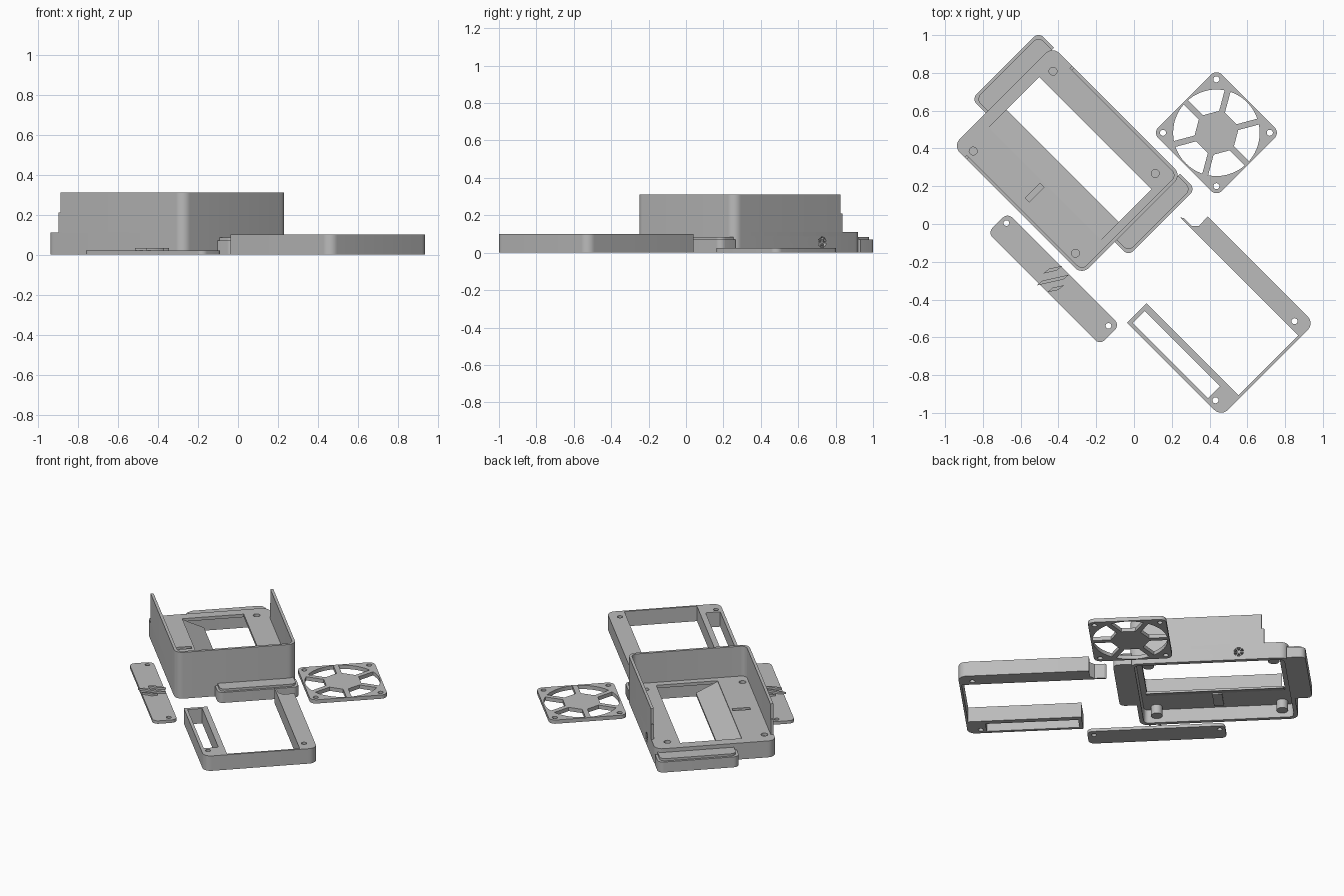
import bpy, bmesh, math
from mathutils import Vector, Matrix

if "Cube" in bpy.data.objects:
    bpy.data.objects.remove(bpy.data.objects["Cube"], do_unlink=True)

grey = bpy.data.materials.new("plain grey")
grey.use_nodes = True
grey.diffuse_color = (0.5, 0.5, 0.5, 1)
grey.node_tree.nodes["Principled BSDF"].inputs["Base Color"].default_value = (0.5, 0.5, 0.5, 1)

# All parts are drawn square to the axes, then turned a quarter-diagonal
TURN = Matrix.Rotation(-math.pi / 4, 4, 'Z')


def rounded(points):
    """Outline from (u, v) or (u, v, radius) corners."""
    out, n = [], len(points)
    for i, c in enumerate(points):
        p = Vector(c[:2])
        r = c[2] if len(c) > 2 else 0
        if not r:
            out.append(p)
            continue
        a = (Vector(points[i - 1][:2]) - p).normalized()
        b = (Vector(points[(i + 1) % n][:2]) - p).normalized()
        half = a.angle(b) / 2
        centre = p + (a + b).normalized() * r / math.sin(half)
        t = r / math.tan(half)
        s, e = p + a * t - centre, p + b * t - centre
        start = math.atan2(s.y, s.x)
        sweep = (math.atan2(e.y, e.x) - start + math.pi) % (2 * math.pi) - math.pi
        for k in range(9):
            ang = start + sweep * k / 8
            out.append(centre + Vector((math.cos(ang), math.sin(ang))) * r)
    return out


def rect(u0, u1, v0, v1, r=0):
    return rounded([(u0, v0, r), (u1, v0, r), (u1, v1, r), (u0, v1, r)])


def circle(u, v, r, n=24):
    return [Vector((u + r * math.cos(2 * math.pi * k / n),
                    v + r * math.sin(2 * math.pi * k / n))) for k in range(n)]


def finish(name, bm):
    bmesh.ops.recalc_face_normals(bm, faces=bm.faces[:])
    bm.transform(TURN)
    mesh = bpy.data.meshes.new(name)
    bm.to_mesh(mesh)
    bm.free()
    mesh.materials.append(grey)
    ob = bpy.data.objects.new(name, mesh)
    bpy.context.collection.objects.link(ob)
    return ob


def prism(name, outline, z0, z1, holes=()):
    """Extruded outline with holes through it."""
    bm = bmesh.new()
    for loop in [outline, *holes]:
        vs = [bm.verts.new((p.x, p.y, z0)) for p in loop]
        for i, v in enumerate(vs):
            bm.edges.new((vs[i - 1], v))
    bmesh.ops.triangle_fill(bm, use_beauty=True, use_dissolve=False, edges=bm.edges[:])
    ext = bmesh.ops.extrude_face_region(bm, geom=bm.faces[:], use_keep_orig=True)
    top = [g for g in ext["geom"] if isinstance(g, bmesh.types.BMVert)]
    bmesh.ops.translate(bm, verts=top, vec=(0, 0, z1 - z0))
    return finish(name, bm)


# ---- Case: hollow base, platform, raised walls ----
U0, U1, V0, V1 = -0.97, -0.005, -0.385, 0.36
BASE, TALL = 0.11, 0.31
parts = []
base = prism("case_base_wall", rect(U0, U1, V0, V1, 0.05), 0, 0.09,
             [rect(U0 + 0.025, U1 - 0.025, V0 + 0.025, V1 - 0.025, 0.03)])
parts.append(base)
window = rect(-0.905, -0.065, -0.184, 0.195)
screws = [(u, v) for u in (-0.875, -0.11) for v in (-0.329, 0.269)]
groove = rect(-0.505, -0.475, -0.31, -0.20)
parts.append(prism("case_platform", rect(U0, U1, V0, V1, 0.05), 0.09, BASE,
                   [window, groove] + [circle(u, v, 0.021) for u, v in screws]))
parts.append(prism("groove_floor", rect(-0.52, -0.46, -0.325, -0.187), 0.08, 0.09))
for i, (u, v) in enumerate(screws):
    parts.append(prism(f"screw_post_{i + 1}", circle(u, v, 0.035), 0.03, 0.092))

W = 0.018
parts.append(prism("case_tall_wall", rounded([
    (-0.87, V0), (U1, V0, 0.05), (U1, V1, 0.05), (-0.81, V1), (-0.81, V1 - W),
    (U1 - W, V1 - W, 0.035), (U1 - W, V0 + W, 0.035), (-0.87, V0 + W)]), BASE, TALL))
for side, u, v in (("right", -0.885, V0), ("left", -0.825, V1 - W)):
    parts.append(prism(f"wall_end_step_{side}", rect(u, u + 0.016, v, v + W), BASE, 0.21))

# Sloping panel inside the window
bm = bmesh.new()
section = [(-0.19, 0.108), (-0.05, 0.04), (-0.05, 0.025), (-0.19, 0.09)]
a = [bm.verts.new((-0.905, v, z)) for v, z in section]
b = [bm.verts.new((-0.065, v, z)) for v, z in section]
bm.faces.new(a)
bm.faces.new(b)
for i in range(4):
    bm.faces.new((a[i - 1], a[i], b[i], b[i - 1]))
parts.append(finish("sloping_panel", bm))

# Side ledges with a stepped top
for name, u0, u1 in (("back_ledge", -1.075, U0 + 0.01), ("front_ledge", U1 - 0.01, 0.098)):
    outer = -1 if u0 < U0 else 1
    far, near = (u0, u1) if outer < 0 else (u1, u0)
    for label, inset, z0, z1 in (("", 0, 0, 0.07), ("_cap", 0.015, 0.07, 0.085)):
        parts.append(prism(name + label, rounded([
            (near, -0.14 + inset), (far - outer * inset, -0.14 + inset, 0.035),
            (far - outer * inset, V1 - inset, 0.035), (near, V1 - inset)]), z0, z1))

# Round vent in the side wall, with crossed bars
VENT_U, VENT_Z = -0.67, 0.055


def vent_piece(name, make, depth, v):
    bm = bmesh.new()
    make(bm)
    bm.transform(Matrix.Translation((VENT_U, v, VENT_Z)) @ Matrix.Rotation(math.pi / 2, 4, 'X')
                 @ Matrix.Diagonal((1, 1, depth, 1)))
    return finish(name, bm)


cutter = vent_piece("vent_cutter", lambda bm: bmesh.ops.create_cone(
    bm, cap_ends=True, segments=24, radius1=0.03, radius2=0.03, depth=1), 0.08, V1)
cutter.hide_render = True
cutter.hide_set(True)
cut = base.modifiers.new("vent", 'BOOLEAN')
cut.object = cutter
cut.solver = 'EXACT'
for k in range(3):
    spin = Matrix.Rotation(k * math.pi / 3, 4, 'Z') @ Matrix.Diagonal((0.062, 0.008, 1, 1))
    parts.append(vent_piece(f"vent_bar_{k + 1}", lambda bm: bmesh.ops.create_cube(
        bm, size=1, matrix=spin), 0.012, V1 - 0.008))

# ---- Fan grille: six openings around a hexagonal hub ----
FU, FV, HALF = -0.033, 0.65, 0.238
HUB, RIM, SPOKE = 0.108, 0.229, 0.016
openings = []
for k in range(6):
    mid = math.radians(30 + 60 * k)
    w = HUB * math.tan(math.pi / 6) - SPOKE / math.cos(math.pi / 6)
    reach = math.pi / 6 - math.asin(SPOKE / RIM)
    local = [(HUB, w), (HUB, -w)]
    for j in range(13):
        ang = -reach + 2 * reach * j / 12
        local.append((RIM * math.cos(ang), RIM * math.sin(ang)))
    turn = Matrix.Rotation(mid, 2)
    openings.append([turn @ Vector(p) + Vector((FU, FV)) for p in local])
fan_holes = [circle(FU + 0.2 * i, FV + 0.2 * j, 0.016) for i in (-1, 1) for j in (-1, 1)]
parts.append(prism("fan_grille", rect(FU - HALF, FU + HALF, FV - HALF, FV + HALF, 0.04),
                   0, 0.025, openings + fan_holes))

# ---- Cover strip with raised slanted bars ----
parts.append(prism("cover_strip", rect(-0.515, 0.325, -0.58, -0.432, 0.035), 0, 0.02,
                   [circle(-0.481, -0.474, 0.015), circle(0.286, -0.477, 0.015)]))
for i, (x, y, length) in enumerate(((-0.48, -0.262, 0.07), (-0.515, -0.325, 0.14),
                                    (-0.46, -0.362, 0.06))):
    corners = [(x, y), (x + length, y + length * 0.22),
               (x + length + 0.03, y + length * 0.22 + 0.025), (x + 0.03, y + 0.025)]
    flat = [Vector(((p - q) / math.sqrt(2), (p + q) / math.sqrt(2))) for p, q in corners]
    parts.append(prism(f"strip_bar_{i + 1}", flat, 0.02, 0.033))

# ---- Open bracket frame: two arms joined by a thin wall ----
parts.append(prism("bracket_frame", rounded([
    (0.343, -0.395), (1.047, -0.395, 0.05), (1.047, 0.304, 0.05), (0.247, 0.304),
    (0.251, 0.237), (0.223, 0.209), (0.163, 0.208), (0.149, 0.198),
    (1.033, 0.198), (1.033, -0.25), (0.343, -0.25)]), 0, 0.1,
    [rect(0.365, 0.93, -0.375, -0.285),
     circle(0.965, 0.237, 0.016), circle(0.965, -0.355, 0.016)]))

# Smooth round corners, keep edges sharp
bpy.ops.object.select_all(action='DESELECT')
for ob in parts:
    ob.select_set(True)
bpy.context.view_layer.objects.active = base
bpy.ops.object.shade_smooth_by_angle(angle=math.radians(30))
